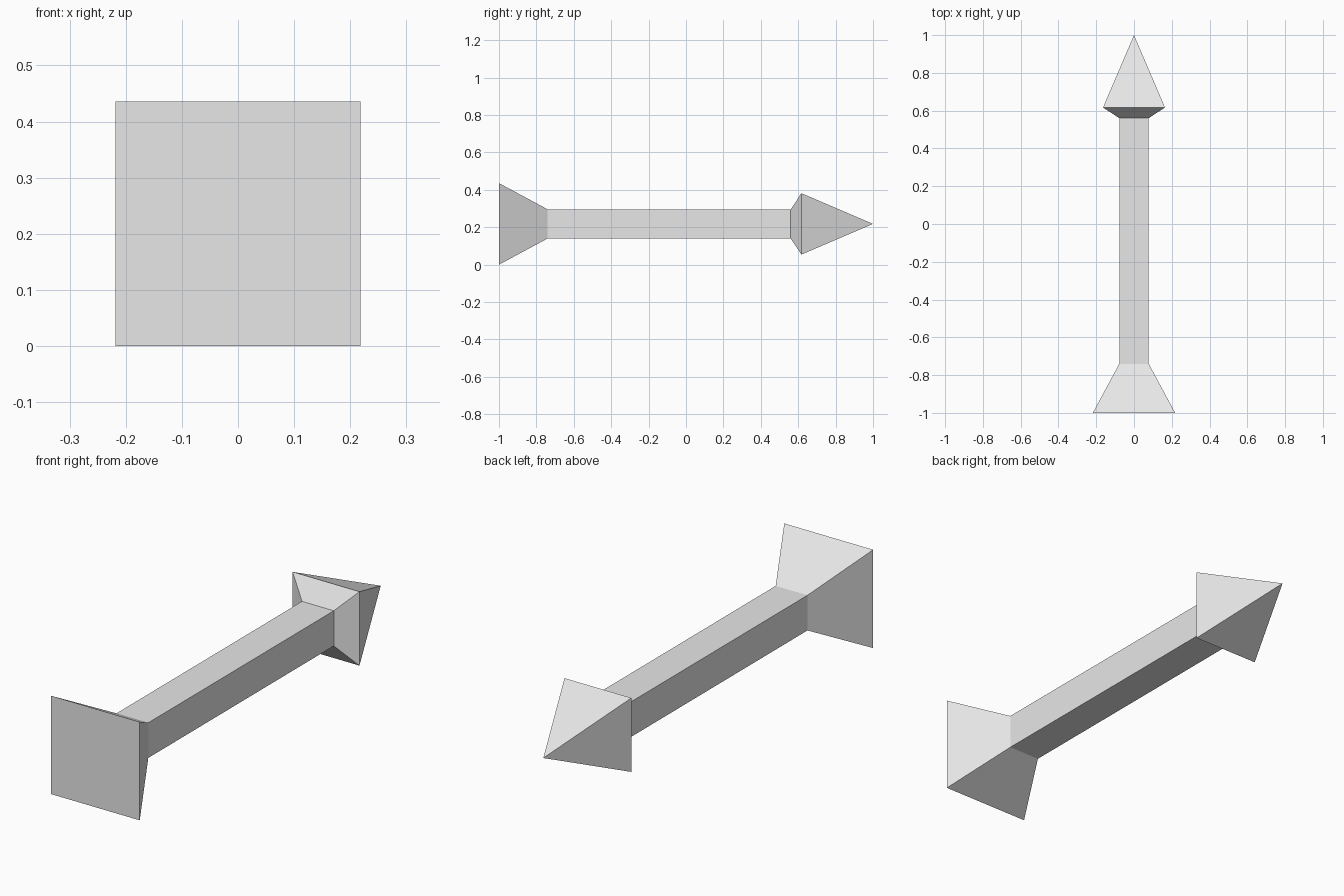
import bpy
import bmesh

cube = bpy.data.objects.get("Cube")
if cube:
    bpy.data.objects.remove(cube, do_unlink=True)

AXIS_Z = 0.218  # height of the long axis

grey = bpy.data.materials.new("plain_grey")
grey.use_nodes = True
colour = (0.8, 0.8, 0.8, 1)
grey.diffuse_color = colour
grey.node_tree.nodes["Principled BSDF"].inputs["Base Color"].default_value = colour


def square_loft(name, sections, cap_front=False):
    """Join square sections (y, half width) along y; half width 0 makes a tip."""
    bm = bmesh.new()
    rings = []
    for y, h in sections:
        corners = [(-1, -1), (1, -1), (1, 1), (-1, 1)] if h else [(0, 0)]
        rings.append([bm.verts.new((x * h, y, AXIS_Z + z * h)) for x, z in corners])
    for a, b in zip(rings, rings[1:]):
        for i in range(4):
            j = (i + 1) % 4
            if len(b) == 1:
                bm.faces.new((a[i], a[j], b[0]))
            else:
                bm.faces.new((a[i], a[j], b[j], b[i]))
    if cap_front:
        bm.faces.new(rings[0])
    # Ring order is counter-clockwise seen from the front, so sides face outward
    mesh = bpy.data.meshes.new(name)
    bm.normal_update()
    bm.to_mesh(mesh)
    bm.free()
    mesh.materials.append(grey)
    obj = bpy.data.objects.new(name, mesh)
    bpy.context.collection.objects.link(obj)
    return obj


SHAFT = 0.078
BASE_END, HEAD_START = -0.74, 0.56

# Flared foot, straight square shaft and pointed head, sharing their joints
square_loft("flared_base", [(-1, AXIS_Z), (BASE_END, SHAFT)], cap_front=True)
square_loft("shaft", [(BASE_END, SHAFT), (HEAD_START, SHAFT)])
square_loft("pointed_head", [(HEAD_START, SHAFT), (0.617, 0.164), (1, 0)])
